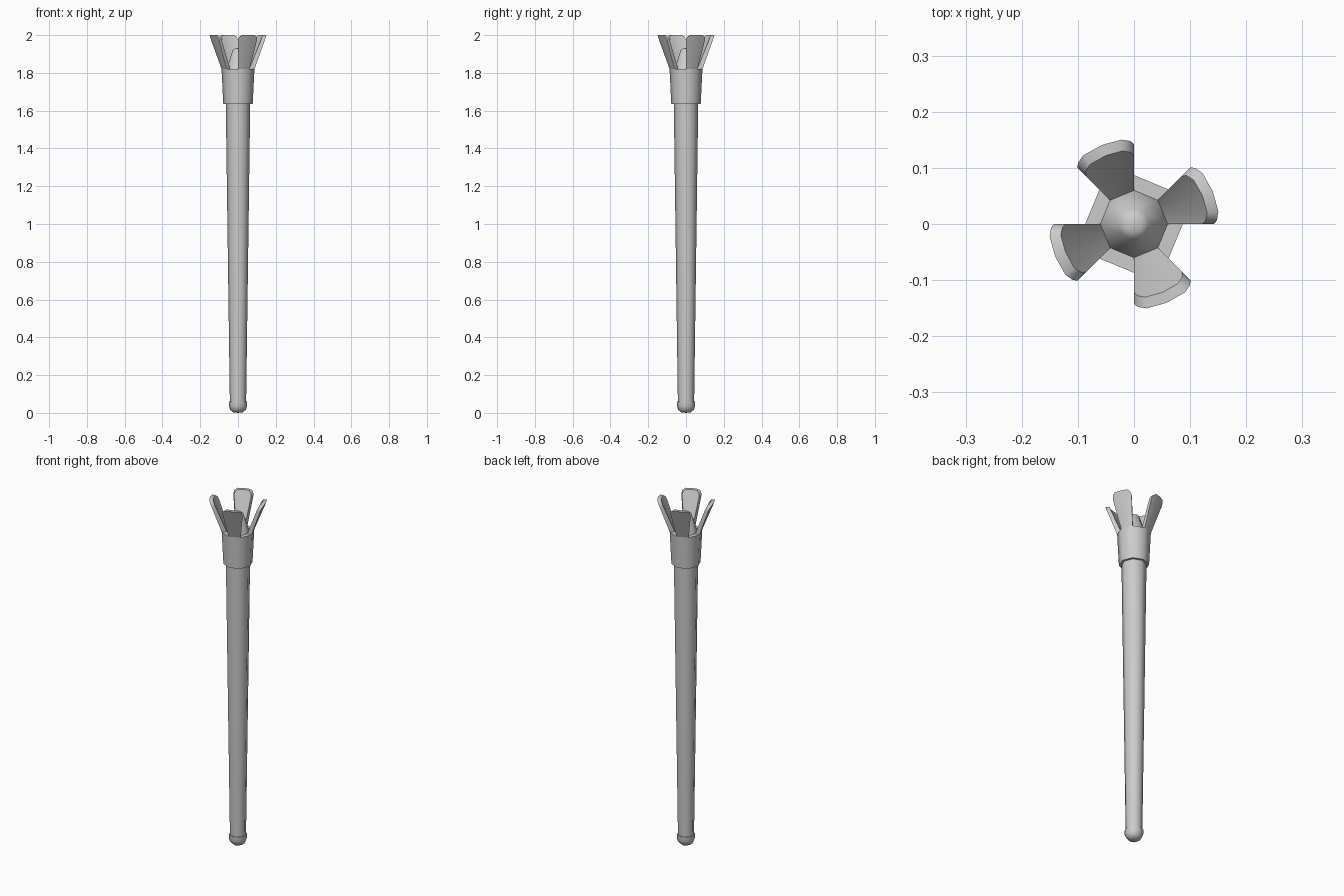
import bpy, bmesh
from math import cos, sin, radians, pi

if "Cube" in bpy.data.objects:
    bpy.data.objects.remove(bpy.data.objects["Cube"])

SIDES = 8


def finish(bm, name, angle):
    bmesh.ops.recalc_face_normals(bm, faces=bm.faces)
    mesh = bpy.data.meshes.new(name)
    bm.to_mesh(mesh)
    bm.free()
    ob = bpy.data.objects.new(name, mesh)
    bpy.context.collection.objects.link(ob)
    bpy.ops.object.select_all(action='DESELECT')
    ob.select_set(True)
    bpy.context.view_layer.objects.active = ob
    bpy.ops.object.shade_smooth_by_angle(angle=radians(angle))
    return ob


def lathe(name, profile, angle=50, closed=False):
    """Octagonal turned part from (radius, z) points; radius 0 makes a pole."""
    bm = bmesh.new()
    rings = []
    for r, z in profile:
        if r == 0:
            rings.append([bm.verts.new((0, 0, z))] * SIDES)
        else:
            rings.append([bm.verts.new((r * cos(2 * pi * i / SIDES), r * sin(2 * pi * i / SIDES), z))
                          for i in range(SIDES)])
    pairs = list(zip(rings, rings[1:]))
    if closed:
        pairs.append((rings[-1], rings[0]))
    for a, b in pairs:
        for i in range(SIDES):
            j = (i + 1) % SIDES
            bm.faces.new(dict.fromkeys((a[i], a[j], b[j], b[i])))
    return finish(bm, name, angle)


# Handle: rounded end cap, tapered shaft, flared collar, blunt core
lathe("end_cap", [(0, 0), (0.026, 0.003), (0.041, 0.016), (0.048, 0.035), (0.048, 0.06), (0, 0.06)])
lathe("shaft", [(0.043, 0.05), (0.065, 1.66)])
lathe("collar", [(0.06, 1.635), (0.078, 1.635), (0.087, 1.82), (0.06, 1.82)], closed=True)
lathe("core", [(0.06, 1.82), (0.028, 1.922), (0.015, 1.929), (0, 1.931)], angle=60)


# Prongs: every other octagon side continues outward as a round-topped plate
def prong(name, start):
    bm = bmesh.new()
    a0, a1 = start, start + 2 * pi / SIDES

    def point(s, t, r_low, r_high):
        r = r_low + (r_high - r_low) * t
        # straight octagon side at the base, blending to an arc at the tip
        fx, fy = cos(a0) * (1 - s) + cos(a1) * s, sin(a0) * (1 - s) + sin(a1) * s
        k = 1 + t * (1 / (fx * fx + fy * fy) ** 0.5 - 1)
        return bm.verts.new((fx * r * k, fy * r * k, 1.82 + 0.18 * t))

    columns = []
    for s, t in [(0, 0.85), (0.06, 0.94), (0.2, 1), (0.5, 1), (0.8, 1), (0.94, 0.94), (1, 0.85)]:
        columns.append([point(s, 0, 0.087, 0.152), point(s, t, 0.087, 0.152),
                        point(s, t, 0.06, 0.132), point(s, 0, 0.06, 0.132)])
    for a, b in zip(columns, columns[1:]):
        for i in range(4):
            j = (i + 1) % 4
            bm.faces.new((a[i], a[j], b[j], b[i]))
    bm.faces.new(columns[0])
    bm.faces.new(columns[-1])
    finish(bm, name, 40)


for n in range(4):
    prong(f"prong_{n + 1}", n * pi / 2)
